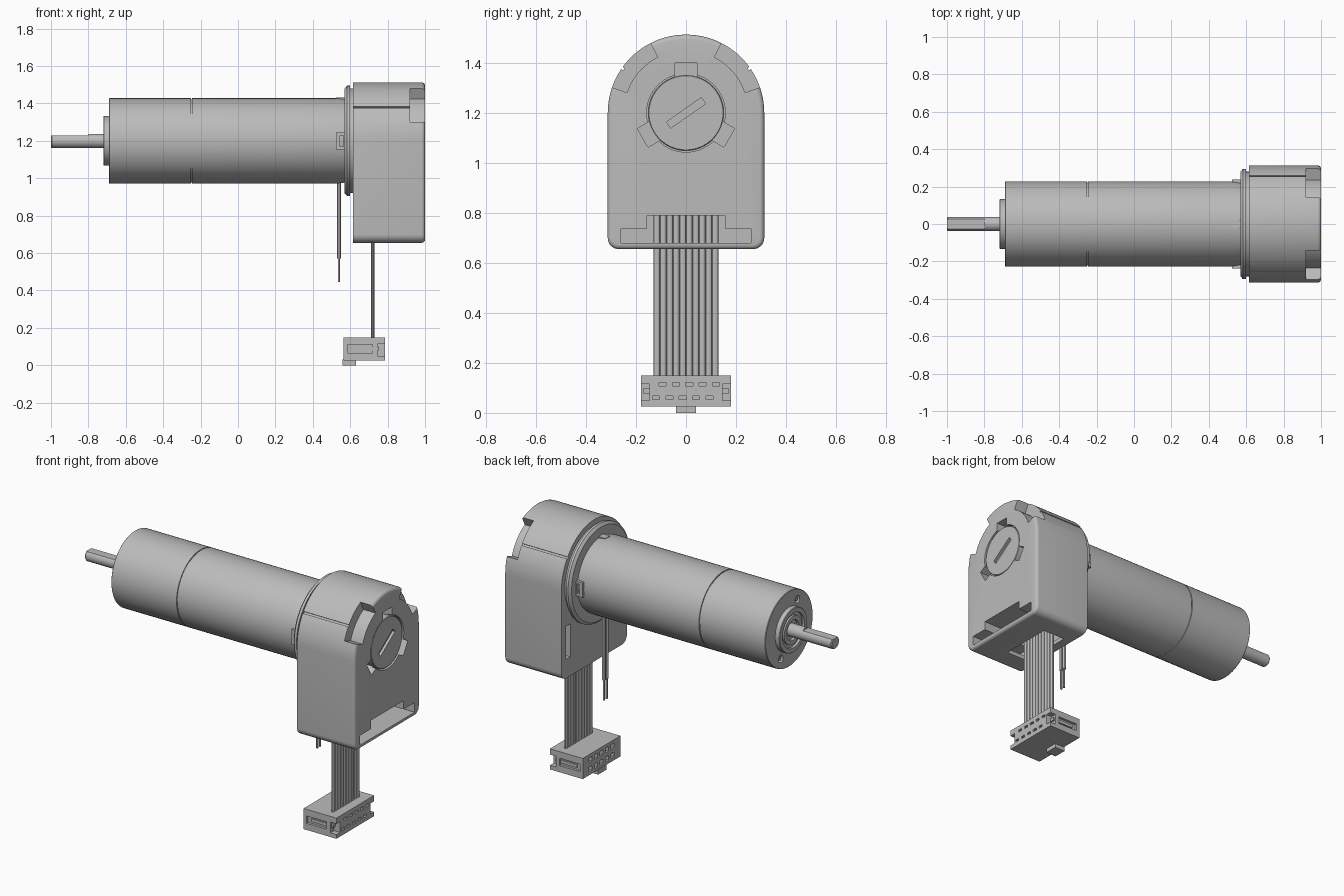
import bpy, bmesh
from math import sin, cos, pi, radians
from mathutils import Matrix

if "Cube" in bpy.data.objects:
    bpy.data.objects.remove(bpy.data.objects["Cube"])

AXIS = 1.2  # height of the motor axis

grey = bpy.data.materials.new("plain grey")
grey.use_nodes = True
COLOUR = (0.5, 0.5, 0.5, 1)
grey.diffuse_color = COLOUR
grey.node_tree.nodes["Principled BSDF"].inputs["Base Color"].default_value = COLOUR


def finish(name, bm):
    bmesh.ops.recalc_face_normals(bm, faces=bm.faces)
    mesh = bpy.data.meshes.new(name)
    bm.to_mesh(mesh)
    bm.free()
    ob = bpy.data.objects.new(name, mesh)
    bpy.context.collection.objects.link(ob)
    mesh.materials.append(grey)
    return ob


def activate(ob):
    bpy.ops.object.select_all(action='DESELECT')
    ob.select_set(True)
    bpy.context.view_layer.objects.active = ob


def smooth(ob):
    activate(ob)
    bpy.ops.object.shade_smooth_by_angle(angle=radians(30))


def box(name, x, y, z):
    bm = bmesh.new()
    size = Matrix.Diagonal((x[1] - x[0], y[1] - y[0], z[1] - z[0], 1))
    mid = Matrix.Translation((sum(x) / 2, sum(y) / 2, sum(z) / 2))
    bmesh.ops.create_cube(bm, size=1, matrix=mid @ size)
    return finish(name, bm)


def prism(name, outline, x0, x1):
    """Extrude a (y, z) outline along x."""
    bm = bmesh.new()
    face = bm.faces.new([bm.verts.new((x0, y, z)) for y, z in outline])
    new = bmesh.ops.extrude_face_region(bm, geom=[face])["geom"]
    verts = [v for v in new if isinstance(v, bmesh.types.BMVert)]
    bmesh.ops.translate(bm, verts=verts, vec=(x1 - x0, 0, 0))
    return finish(name, bm)


def lathe(name, profile, n=64):
    """Revolve (x, radius) points about the motor axis and cap both ends."""
    bm = bmesh.new()
    rings = [[bm.verts.new((x, r * cos(2 * pi * i / n), AXIS + r * sin(2 * pi * i / n)))
              for i in range(n)] for x, r in profile]
    for a, b in zip(rings, rings[1:]):
        for i in range(n):
            j = (i + 1) % n
            bm.faces.new((a[i], a[j], b[j], b[i]))
    bm.faces.new(rings[0])
    bm.faces.new(rings[-1])
    return finish(name, bm)


def arc(cy, cz, r, a0, a1, n):
    return [(cy + r * cos(radians(a0 + (a1 - a0) * i / n)),
             cz + r * sin(radians(a0 + (a1 - a0) * i / n))) for i in range(n + 1)]


def sector(r0, r1, a0, a1, x0, x1):
    outline = arc(0, AXIS, r0, a0, a1, 10) + arc(0, AXIS, r1, a1, a0, 10)
    return prism("cutter", outline, x0, x1)


def cut(ob, *cutters):
    for c in cutters:
        c.hide_render = True
        mod = ob.modifiers.new("cut", 'BOOLEAN')
        mod.operation, mod.solver, mod.object = 'DIFFERENCE', 'EXACT', c
        activate(ob)
        bpy.ops.object.modifier_apply(modifier=mod.name)
        bpy.data.objects.remove(c)


def spin(ob, degrees):
    """Turn an object's mesh about the motor axis."""
    to = Matrix.Translation((0, 0, AXIS))
    ob.data.transform(to @ Matrix.Rotation(radians(degrees), 4, 'X') @ to.inverted())
    return ob


# Gearbox and motor can, separated by a thin groove
R = 0.228
body = lathe("motor_body", [(-0.69, R - 0.003), (-0.687, R), (-0.252, R), (-0.252, R - 0.006),
                            (-0.246, R - 0.006), (-0.246, R), (0.54, R), (0.57, R - 0.005),
                            (0.62, R - 0.005)])
for side in (1, -1):  # screw holes in the front face
    cy, cz = -0.08 * side, AXIS + 0.15 * side
    cut(body, prism("cutter", arc(cy, cz, 0.022, 0, 345, 23), -0.8, -0.66))
    smooth(prism("screw_hole_pin", arc(cy, cz, 0.012, 0, 345, 23), -0.685, -0.65))
smooth(body)

# Front boss with stepped bearing recess
smooth(lathe("front_boss", [(-0.68, 0.133), (-0.717, 0.133), (-0.72, 0.13), (-0.72, 0.105),
                            (-0.705, 0.105), (-0.705, 0.085), (-0.717, 0.085),
                            (-0.717, 0.06), (-0.7, 0.06), (-0.7, 0.03)]))

# Output shaft with flat
shaft = lathe("output_shaft", [(-1, 0.034), (-0.995, 0.038), (-0.68, 0.038)], 32)
cut(shaft, box("cutter", (-1.1, -0.8), (-0.1, 0.1), (AXIS + 0.028, AXIS + 0.1)))
smooth(shaft)

# Flange between motor and rear housing
smooth(lathe("flange", [(0.57, 0.2), (0.57, 0.28), (0.583, 0.295), (0.598, 0.295),
                        (0.6, 0.28), (0.63, 0.28)]))

# Retaining clips on both sides and a small tab on top
for side in (1, -1):
    clip = box("side_clip", (0.525, 0.6), sorted((side * 0.2, side * 0.238)),
               (AXIS - 0.045, AXIS + 0.045))
    cut(clip, box("cutter", (0.545, 0.565), (-0.3, 0.3), (AXIS - 0.03, AXIS + 0.03)))
box("top_tab", (0.525, 0.58), (-0.022, 0.022), (AXIS + 0.2, AXIS + 0.231))

# Rear housing: arched top, rounded lower corners
W, B, F = 0.313, 0.655, 0.045
outline = (arc(0, AXIS, W, 0, 180, 48) + arc(-W + F, B + F, F, 180, 270, 8)
           + arc(W - F, B + F, F, 270, 360, 8))
housing = prism("rear_housing", outline, 0.615, 1.0)
bm = bmesh.new()
bm.from_mesh(housing.data)
rim = [e for e in bm.edges if all(v.co.x > 0.99 for v in e.verts)]
bmesh.ops.bevel(bm, geom=rim, offset=0.018, segments=4, affect='EDGES', profile=0.5)
bm.to_mesh(housing.data)
bm.free()

# Shoulder pockets and side grooves
for a0, a1, g in ((19, 63, 34), (117, 161, 144)):
    cut(housing, sector(0.25, 0.42, a0, a1, 0.92, 1.1),
        sector(0.304, 0.42, g, g + 2, 0.6, 0.95))

# Round rear opening with three key slots
cut(housing, lathe("cutter", [(0.975, 0.157), (1.1, 0.157)]))
for turn in (0, 120, 240):
    key = box("cutter", (0.93, 1.1), (-0.043, 0.043), (AXIS + 0.1, AXIS + 0.2))
    cut(housing, spin(key, turn))

# Stepped cable opening, bottom slot and slot on the motor side
cut(housing,
    box("cutter", (0.66, 1.1), (-0.26, 0.26), (0.68, 0.738)),
    box("cutter", (0.66, 1.1), (-0.155, 0.155), (0.69, 0.79)),
    box("cutter", (0.67, 0.82), (-0.165, 0.165), (0.6, 0.7)),
    box("cutter", (0.6, 0.65), (0.228, 0.268), (0.77, 0.97)))
smooth(housing)

# Rear disc with slanted slot
disc = lathe("rear_disc", [(0.93, 0.151), (0.993, 0.151), (0.996, 0.148)])
cut(disc, spin(box("cutter", (0.98, 1.1), (-0.085, 0.085), (AXIS - 0.015, AXIS + 0.015)), 35))
smooth(disc)

# Ribbon cable made of ten joined strands
for i in range(10):
    bm = bmesh.new()
    place = Matrix.Translation((0.72, (i - 4.5) * 0.026, 0.465))
    bmesh.ops.create_cone(bm, cap_ends=True, segments=12, radius1=0.0135, radius2=0.0135,
                          depth=0.65, matrix=place @ Matrix.Diagonal((0.65, 1, 1, 1)))
    smooth(finish("ribbon_strand", bm))

# Two motor leads with thinner stripped ends
for y in (-0.013, 0.013):
    for name, r, z0, z1 in (("motor_lead", 0.011, 0.57, 1.0), ("lead_end", 0.006, 0.445, 0.58)):
        bm = bmesh.new()
        bmesh.ops.create_cone(bm, cap_ends=True, segments=12, radius1=r, radius2=r,
                              depth=z1 - z0, matrix=Matrix.Translation((0.54, y, (z0 + z1) / 2)))
        smooth(finish(name, bm))

# Connector with side notches and two rows of contacts
plug = box("connector_body", (0.565, 0.785), (-0.18, 0.18), (0.025, 0.15))
for side in (1, -1):
    cut(plug,
        box("cutter", (0.745, 0.8), sorted((side * 0.145, side * 0.2)), (0.05, 0.115)),
        box("cutter", (0.585, 0.72), sorted((side * 0.165, side * 0.2)), (0.065, 0.11)))
    box("connector_latch", (0.61, 0.755), sorted((side * 0.14, side * 0.172)), (0.078, 0.097))
for row, shift in ((0.115, 0.013), (0.06, -0.013)):
    for i in range(5):
        y = (i - 2) * 0.053 + shift
        cut(plug, box("cutter", (0.76, 0.8), (y - 0.014, y + 0.014), (row - 0.007, row + 0.007)))
        y -= shift
        cut(plug, box("cutter", (0.5, 0.6), (y - 0.014, y + 0.014), (row - 0.014, row + 0.014)))
box("connector_key", (0.56, 0.63), (-0.04, 0.04), (0, 0.03))
